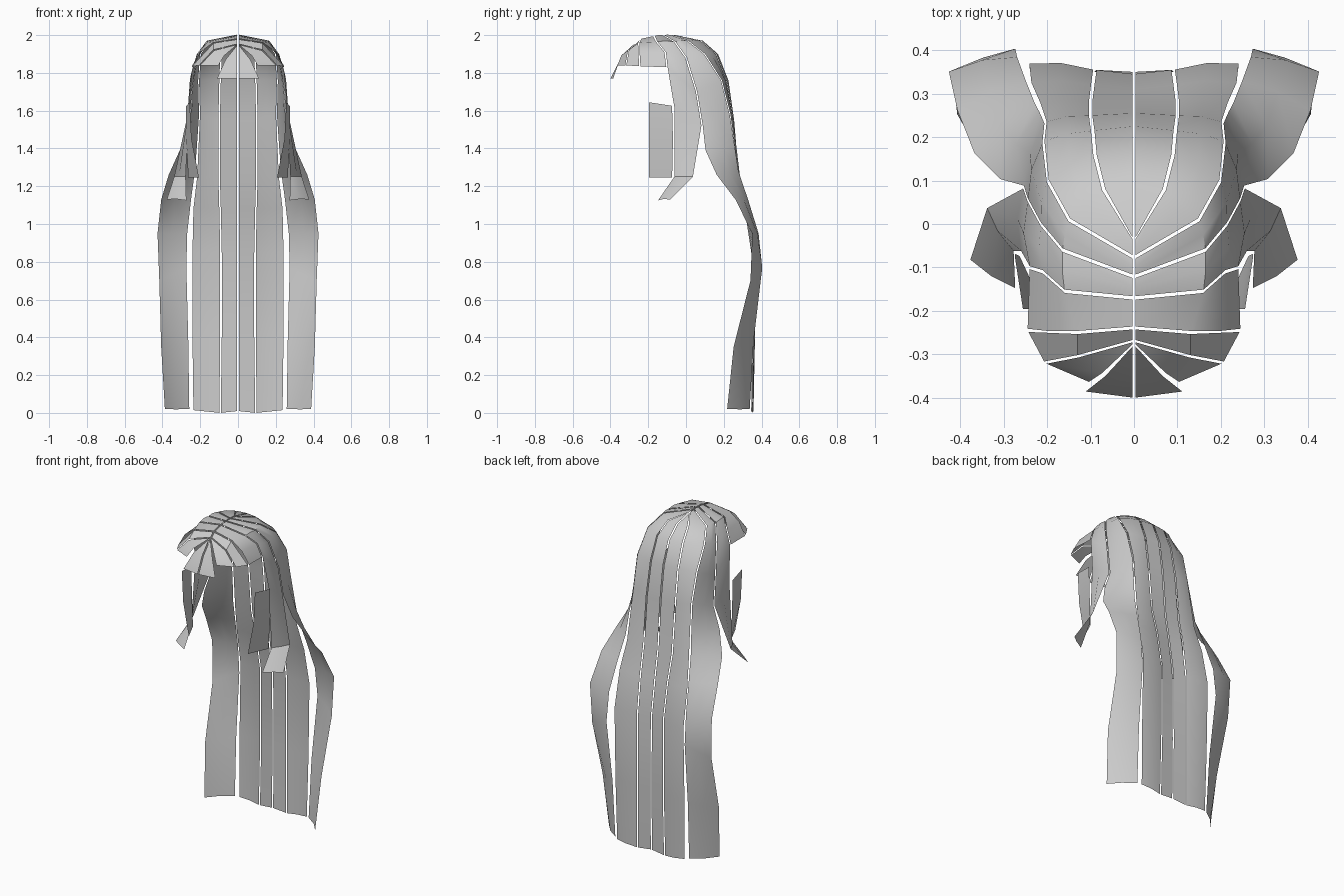
import bpy
from mathutils import Vector

if "Cube" in bpy.data.objects:
    bpy.data.objects.remove(bpy.data.objects["Cube"], do_unlink=True)

UNIT = 0.01      # edge paths are written in hundredths
GAP = 0.004      # half of the slit between neighbouring locks

hair = bpy.data.materials.new("hair_grey")
hair.use_nodes = True
hair.diffuse_color = (0.6, 0.6, 0.6, 1)
hair.node_tree.nodes["Principled BSDF"].inputs["Base Color"].default_value = hair.diffuse_color


def path(*points):
    return [Vector(p) * UNIT for p in points]


def lock(name, front, back, bulge=0.0):
    """Flat ribbon of hair between two edge paths, mirrored to both sides."""
    rows = []
    last = len(front) - 1
    for i, (a, b) in enumerate(zip(front, back)):
        across = b - a
        inset = across.normalized() * min(GAP, across.length / 4)
        before, after = max(i - 1, 0), min(i + 1, last)
        along = front[after] + back[after] - front[before] - back[before]
        outward = along.cross(across).normalized()
        middle = (a + b) / 2 + outward * across.length * bulge
        row = [a + inset, middle, b - inset] if bulge else [a + inset, b - inset]
        for p in row:
            p.x = max(p.x, GAP)
        rows.append(row)

    width = len(rows[0])
    verts = [p for row in rows for p in row]
    faces = []
    for i in range(last):
        for j in range(width - 1):
            k = i * width + j
            faces.append((k, k + width, k + width + 1, k + 1))

    mesh = bpy.data.meshes.new(name)
    mesh.from_pydata(verts, [], faces)
    mesh.materials.append(hair)
    obj = bpy.data.objects.new(name, mesh)
    bpy.context.collection.objects.link(obj)

    bpy.ops.object.select_all(action="DESELECT")
    obj.select_set(True)
    bpy.context.view_layer.objects.active = obj
    bpy.ops.object.shade_smooth_by_angle(angle=0.7)

    mirror = obj.modifiers.new("both_sides", "MIRROR")
    mirror.use_mirror_merge = False
    return obj


# Fringe edges, running from the parting down to the brow
fringe_centre = path((0, -29, 194), (0, -35, 187), (0, -40, 177))
fringe_tip = path((0, -28, 195), (7, -35, 187), (11.5, -38.5, 177))
fringe_inner = path((0, -28, 195), (7, -34.5, 189), (10, -36.5, 184))
fringe_outer = path((0, -27, 195), (13, -30.5, 192), (20.5, -32, 184))
temple_front = path((0, -24, 198), (13, -25, 196), (20, -25, 191), (24.5, -24.5, 183.5))
temple_back = path((0, -17, 199.5), (16, -15.5, 196.5), (21, -11, 191), (24, -10, 183))
temple_short = [temple_front[0], temple_front[1], temple_front[3]]

lock("fringe_middle", fringe_centre, fringe_tip)
lock("fringe_side", fringe_inner, fringe_outer)
lock("fringe_corner", fringe_outer, temple_short)
lock("fringe_temple", temple_front, temple_back)

# Crown edge shared by the ear lock and the long side lock
ear_crown = path((0, -12, 200), (16.5, -6, 196.5), (21.5, 0, 188),
                 (24.5, 5.5, 170), (25.5, 8.5, 152))

# Ear lock, curling forward at the end
ear_front = temple_back + path((26, -6.5, 162), (27.5, -6.5, 125), (27, -15, 112.5))
ear_back = ear_crown + path((34, 4, 125), (38, -8, 113))
lock("ear_lock", ear_front, ear_back, bulge=0.06)

# Small loose strand in front of each ear
strand_front = path((25.5, -20, 164.5), (24.5, -20, 145), (20.5, -20, 124.5))
strand_back = path((27.5, -7, 162.5), (27.5, -6.5, 145), (26.5, -7, 124.5))
lock("cheek_strand", strand_front, strand_back)

# Long side lock, flaring outwards below the shoulder
side_front = ear_crown + path((31, 10, 139), (37, 16, 126), (41, 26, 113),
                              (43, 35, 95), (42, 34, 70), (41, 25, 35), (39, 21.5, 2))
back_crown = path((0, -7.5, 200), (15, 1, 197), (20, 10, 190), (21, 19, 176),
                  (20.5, 23.5, 158))
side_back = back_crown + path((21.5, 26, 142), (22.5, 28, 128), (24.5, 33, 113),
                              (26.5, 38.5, 95), (27, 40.5, 77), (26, 36, 38), (25.5, 34, 2))
lock("long_side_lock", side_front, side_back, bulge=0.06)

# Long back locks, hanging nearly straight
outer_back = back_crown + path((22, 28, 125), (24, 32.5, 108), (24.5, 37, 85),
                               (24.5, 36, 40), (24, 35, 1.5))
inner_back = path((0, -3, 199.5), (7, 8, 197), (9, 16, 190), (9.5, 21.5, 176),
                  (10, 25, 155), (10, 28, 125), (9.5, 32, 108), (9, 35.5, 85),
                  (9, 35.5, 40), (9.5, 35, 0))
centre_back = path((0, -3, 199.5), (0, 9, 197), (0, 17, 190), (0, 22.5, 176),
                   (0, 25.5, 155), (0, 28, 125), (0, 31, 108), (0, 34.5, 85),
                   (0, 35, 40), (0, 34.5, 1))
lock("long_back_lock", outer_back, inner_back, bulge=0.05)
lock("long_middle_lock", inner_back, centre_back)
